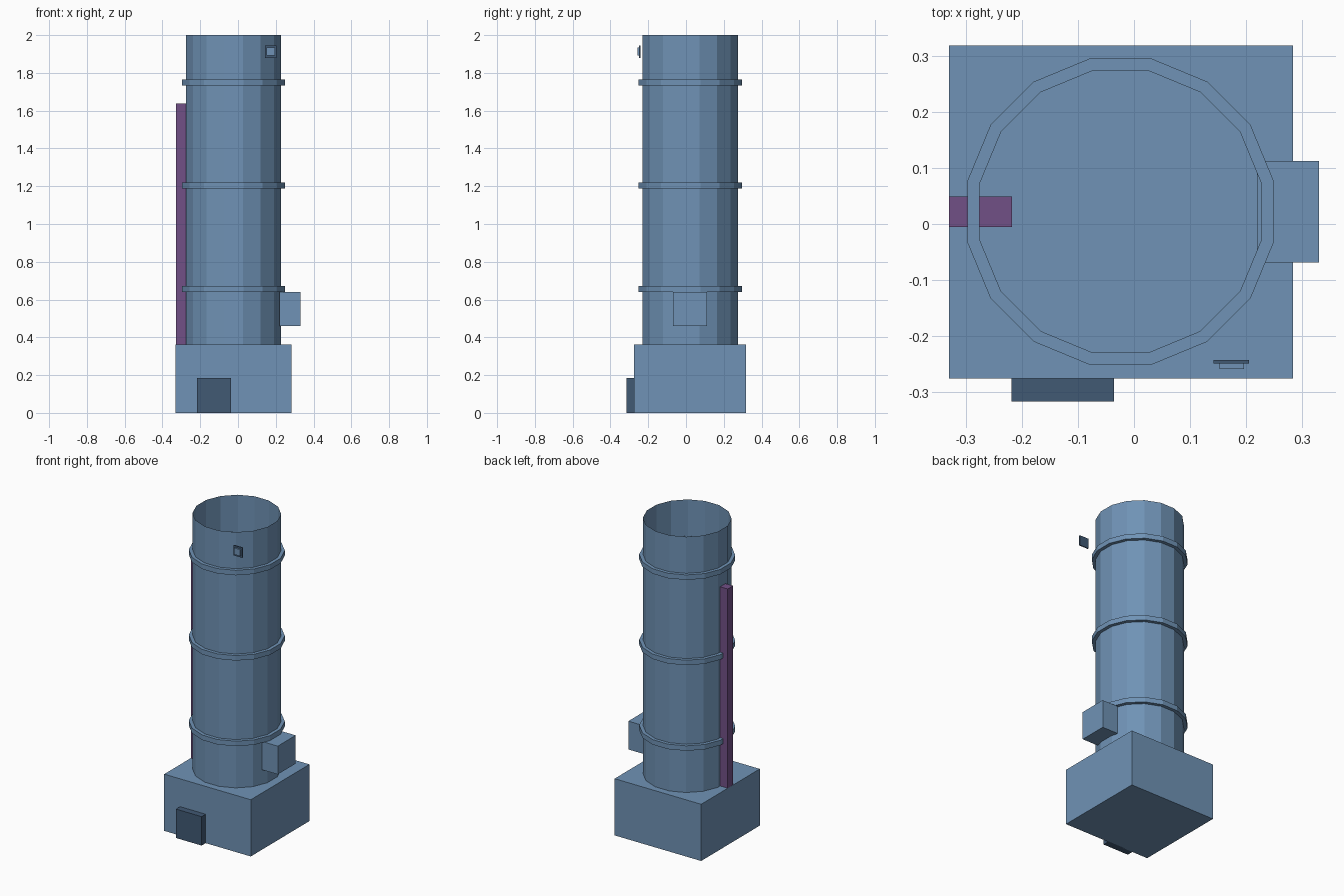
import bpy, bmesh, math

if "Cube" in bpy.data.objects:
    bpy.data.objects.remove(bpy.data.objects["Cube"], do_unlink=True)

AXIS_X, AXIS_Y = -0.024, 0.022   # tower axis
SIDES = 16


def material(name, rgb):
    mat = bpy.data.materials.new(name)
    mat.use_nodes = True
    mat.diffuse_color = (*rgb, 1)
    mat.node_tree.nodes["Principled BSDF"].inputs["Base Color"].default_value = (*rgb, 1)
    return mat


steel = material("steel blue", (0.160, 0.290, 0.465))
navy = material("dark navy", (0.053, 0.100, 0.175))
purple = material("pipe purple", (0.165, 0.080, 0.240))


def finish(name, bm, mat):
    mesh = bpy.data.meshes.new(name)
    bm.to_mesh(mesh)
    bm.free()
    mesh.materials.append(mat)
    obj = bpy.data.objects.new(name, mesh)
    bpy.context.collection.objects.link(obj)
    return obj


def box(name, xs, ys, zs, mat):
    bm = bmesh.new()
    bmesh.ops.create_cube(bm, size=1)
    for v in bm.verts:
        v.co = [lo + (c + 0.5) * (hi - lo) for c, (lo, hi) in zip(v.co, (xs, ys, zs))]
    return finish(name, bm, mat)


def lathe(name, profile, closed, mat):
    """Sweep (radius, height) points around the tower axis, flat side to the front."""
    bm = bmesh.new()
    columns = []
    for i in range(SIDES):
        a = (i + 0.5) * math.tau / SIDES
        columns.append([bm.verts.new((AXIS_X + r * math.cos(a), AXIS_Y + r * math.sin(a), z))
                        for r, z in profile])
    count = len(profile)
    for i in range(SIDES):
        a, b = columns[i], columns[(i + 1) % SIDES]
        for j in range(count if closed else count - 1):
            k = (j + 1) % count
            bm.faces.new((a[j], b[j], b[k], a[k]))
    return finish(name, bm, mat)


# Plinth and door
box("base_block", (-0.33, 0.283), (-0.275, 0.318), (0, 0.363), steel)
box("door", (-0.218, -0.036), (-0.316, -0.27), (0, 0.185), navy)

# Open thin-walled tower with three hoops
R_TOWER, R_HOOP = 0.257, 0.2785
lathe("tower_shell", [(R_TOWER, 0.35), (R_TOWER, 2.0)], False, steel)
for label, z in (("lower", 0.656), ("middle", 1.204), ("upper", 1.75)):
    low, high = z - 0.016, z + 0.016
    lathe(label + "_hoop", [(R_TOWER - 0.001, low), (R_HOOP, low),
                            (R_HOOP, high), (R_TOWER - 0.001, high)], True, steel)

# Side fittings
box("side_pipe", (-0.3295, -0.217), (-0.005, 0.049), (0.19, 1.638), purple)
box("side_cabinet", (0.219, 0.33), (-0.069, 0.112), (0.459, 0.64), steel)

# Small lamp ahead of the wall near the top
box("lamp_frame", (0.142, 0.205), (-0.249, -0.242), (1.88, 1.945), navy)
box("lamp_glass", (0.152, 0.196), (-0.258, -0.249), (1.892, 1.934), steel)
